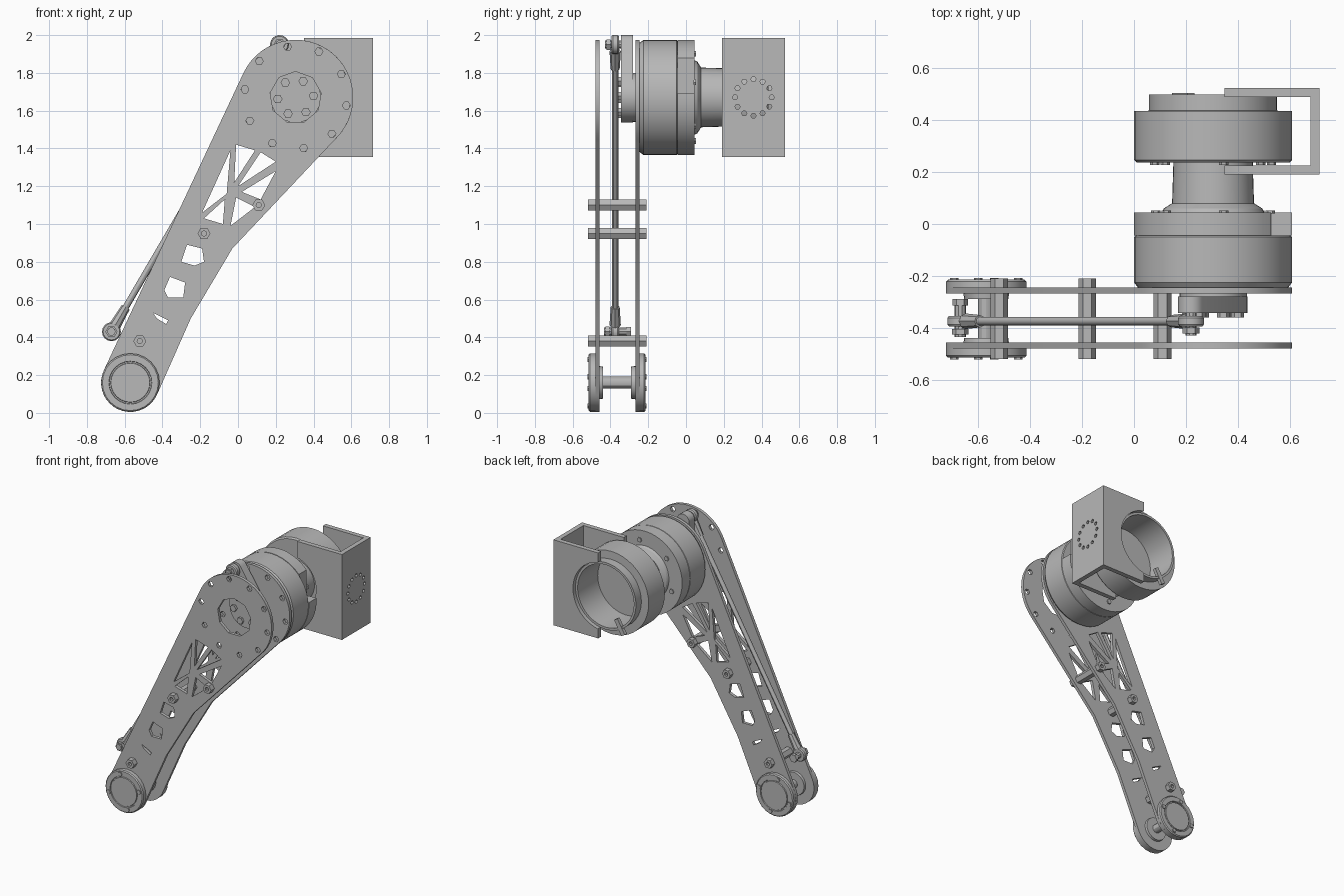
import bpy, bmesh
from math import sin, cos, radians, atan2
from mathutils import Vector, Matrix

cube = bpy.data.objects.get("Cube")
if cube:
    bpy.data.objects.remove(cube, do_unlink=True)

grey = bpy.data.materials.new("machined grey")
grey.use_nodes = True
grey.diffuse_color = (0.48, 0.48, 0.48, 1)
grey.node_tree.nodes["Principled BSDF"].inputs["Base Color"].default_value = grey.diffuse_color

HIP = (0.305, 1.67)      # upper joint axis (x, z)
KNEE = (-0.57, 0.16)     # lower joint axis
CRANK = (0.22, 1.95)     # push rod upper pivot
LEVER = (-0.67, 0.43)    # push rod lower pivot
R = 0.305                # motor radius


def arc(c, r, a0, a1, n):
    """Points of an arc, angles in degrees."""
    angles = [radians(a0 + (a1 - a0) * i / n) for i in range(n + 1)]
    return [(c[0] + r * cos(a), c[1] + r * sin(a)) for a in angles]


def circle(c, r, n=32, start=0):
    return arc(c, r, start, start + 360, n)[:-1]


def ring_points(c, r, n, start=0):
    return circle(c, r, n, start)


def finish(name, mesh):
    bm = bmesh.new()
    bm.from_mesh(mesh)
    bmesh.ops.remove_doubles(bm, verts=bm.verts, dist=0.0002)
    bmesh.ops.recalc_face_normals(bm, faces=bm.faces)
    bm.to_mesh(mesh)
    bm.free()
    mesh.materials.clear()
    mesh.materials.append(grey)
    obj = bpy.data.objects.new(name, mesh)
    bpy.context.collection.objects.link(obj)
    bpy.ops.object.select_all(action='DESELECT')
    obj.select_set(True)
    bpy.context.view_layer.objects.active = obj
    bpy.ops.object.shade_smooth_by_angle(angle=radians(30))
    return obj


def slab(name, loops, t0, t1, axis='y'):
    """Extrude an outline (first loop) with holes (other loops) from t0 to t1."""
    curve = bpy.data.curves.new(name, 'CURVE')
    curve.dimensions = '2D'
    curve.fill_mode = 'BOTH'
    curve.extrude = (t1 - t0) / 2
    for pts in loops:
        s = curve.splines.new('POLY')
        s.points.add(len(pts) - 1)
        for p, (a, b) in zip(s.points, pts):
            p.co = (a, b, 0, 1)
        s.use_cyclic_u = True
    tmp = bpy.data.objects.new("helper", curve)
    bpy.context.collection.objects.link(tmp)
    graph = bpy.context.evaluated_depsgraph_get()
    mesh = bpy.data.meshes.new_from_object(tmp.evaluated_get(graph))
    bpy.data.objects.remove(tmp, do_unlink=True)
    bpy.data.curves.remove(curve)
    mid = (t0 + t1) / 2
    for v in mesh.vertices:
        a, b, t = v.co
        v.co = (a, t + mid, b) if axis == 'y' else (t + mid, a, b)
    return finish(name, mesh)


def lathe(name, c, profile, n=40):
    """Closed (radius, y) profile turned about an axis along y."""
    bm = bmesh.new()
    rows = [[bm.verts.new((x, y, z)) for x, z in circle(c, max(r, 0.0001), n)]
            for r, y in profile]
    for a, b in zip(rows, rows[1:]):
        for i in range(n):
            j = (i + 1) % n
            bm.faces.new((a[i], a[j], b[j], b[i]))
    mesh = bpy.data.meshes.new(name)
    bm.to_mesh(mesh)
    bm.free()
    return finish(name, mesh)


def bar(name, a, b, r0, r1, n=12):
    """Round bar between two points."""
    a, b = Vector(a), Vector(b)
    bm = bmesh.new()
    turn = (b - a).to_track_quat('Z', 'Y').to_matrix().to_4x4()
    bmesh.ops.create_cone(bm, cap_ends=True, segments=n, radius1=r0, radius2=r1,
                          depth=(b - a).length, matrix=Matrix.Translation((a + b) / 2) @ turn)
    mesh = bpy.data.meshes.new(name)
    bm.to_mesh(mesh)
    bm.free()
    return finish(name, mesh)


# Leg side plates with truss windows, slots and bolt holes
outline = (arc(HIP, R, -46, 155, 28) + arc(KNEE, 0.155, 155, 335, 18)
           + [(-0.25, 0.5), (-0.03, 0.87)])
windows = [
    [(-0.04, 1.39), (-0.06, 1.16), (-0.19, 1.06)],
    [(-0.01, 1.42), (0.09, 1.39), (-0.02, 1.22)],
    [(0.12, 1.38), (0.2, 1.33), (0.0, 1.2)],
    [(0.2, 1.28), (0.12, 1.13), (0.02, 1.17)],
    [(-0.01, 1.14), (0.09, 1.09), (-0.04, 0.99)],
    [(-0.18, 1.03), (-0.07, 1.13), (-0.08, 1.0)],
    [(-0.27, 0.89), (-0.19, 0.87), (-0.18, 0.8), (-0.23, 0.78), (-0.3, 0.8)],
    [(-0.36, 0.72), (-0.28, 0.69), (-0.29, 0.61), (-0.37, 0.61), (-0.39, 0.65)],
    [(-0.45, 0.53), (-0.37, 0.49), (-0.38, 0.47), (-0.43, 0.5)]]
bolt_holes = [circle(p, 0.021, 6) for p in ring_points(HIP, 0.272, 10, 27)]
hub_hole = [circle(HIP, 0.137, 9, 10)]
for name, y in (("front_leg_plate", -0.48), ("rear_leg_plate", -0.268)):
    slab(name, [outline] + windows + bolt_holes + hub_hole, y, y + 0.023)

# Hexagonal spacers through both plates
for i, p in enumerate([(0.11, 1.1), (-0.18, 0.95), (-0.52, 0.38)]):
    slab(f"spacer_{i + 1}", [circle(p, 0.034, 6), circle(p, 0.014, 8)], -0.52, -0.21)

# Knee bearing caps, mirrored about the middle of the leg
MID = -0.365
for side, s in (("front", -1), ("rear", 1)):
    lathe(f"{side}_knee_cap", KNEE,
          [(0, MID + s * 0.15), (0.103, MID + s * 0.15), (0.105, MID + s * 0.143),
           (0.112, MID + s * 0.143), (0.114, MID + s * 0.15), (0.148, MID + s * 0.15),
           (0.155, MID + s * 0.143), (0.155, MID + s * 0.11), (0.09, MID + s * 0.11),
           (0.085, MID + s * 0.075), (0, MID + s * 0.075)], 24)
    for p in ring_points(KNEE, 0.127, 4, 14):
        ends = sorted((MID + s * 0.14, MID + s * 0.157))
        slab(f"{side}_knee_bolt", [circle(p, 0.016, 6)], *ends)
slab("knee_shaft", [circle(KNEE, 0.032, 12)], MID - 0.09, MID + 0.09)

# Hip motor: main can, notched rear ring, bolts and neck
lathe("hip_motor", HIP, [(0, -0.245), (0.29, -0.245), (R, -0.225), (R, -0.05),
                         (0.298, -0.045), (0, -0.045)])
notch = arc(HIP, R, 43, 364, 40) + [(0.53, 1.69)]
slab("hip_motor_ring", [notch], -0.045, 0.045)
for p in ring_points(HIP, 0.235, 6, 20):
    slab("hip_ring_bolt", [circle(p, 0.018, 6)], 0.04, 0.053)
lathe("hip_neck", HIP, [(0, 0.04), (0.2, 0.04), (0.19, 0.06), (0.158, 0.08),
                        (0.153, 0.24), (0, 0.24)])

# Shoulder motor with an open rear bore and a cable tab
lathe("shoulder_motor", HIP, [(0, 0.237), (0.295, 0.237), (R, 0.247), (R, 0.435),
                              (0.247, 0.437), (0.247, 0.5), (0.23, 0.5), (0.23, 0.265), (0, 0.265)])
for p in ring_points(HIP, 0.24, 6, 20):
    slab("shoulder_bolt", [circle(p, 0.018, 6)], 0.228, 0.24)
u = Vector((cos(radians(240)), sin(radians(240))))
v = Vector((-u.y, u.x)) * 0.016
c = Vector(HIP)
slab("cable_tab", [[tuple(c + u * r + v * s) for r, s in
                    ((0.17, -1), (0.29, -1), (0.29, 1), (0.17, 1))]], 0.48, 0.505)

# Channel bracket: two walls cut round the motor, and a web with a hole circle
for name, y, r, half in (("front_bracket_wall", 0.19, 0.2, 77), ("rear_bracket_wall", 0.49, 0.25, 79)):
    wall = ([(0.715, 1.355), (0.715, 1.985), (0.35, 1.985)]
            + arc(HIP, r, half, -half, 20) + [(0.35, 1.355)])
    slab(name, [wall], y, y + 0.035)
web = [(0.225, 1.355), (0.49, 1.355), (0.49, 1.985), (0.225, 1.985)]
web_holes = [circle(p, 0.014, 6) for p in ring_points((0.357, HIP[1]), 0.097, 12)]
slab("bracket_web", [web] + web_holes, 0.68, 0.715, 'x')

# Crank on the hip axis
lean = atan2(CRANK[1] - HIP[1], CRANK[0] - HIP[0]) * 180 / 3.14159
crank = (arc(CRANK, 0.05, lean - 75, lean + 75, 10)
         + arc(HIP, 0.133, lean + 75, lean + 285, 20))
slab("crank", [crank], -0.343, -0.28)
slab("crank_hub", [circle(HIP, 0.13)], -0.29, -0.24)
for p in ring_points(HIP, 0.095, 6, 5):
    slab("crank_bolt", [circle(p, 0.025, 6)], -0.36, -0.34)

# Push rod with an eye, shank, pin and nuts at each end
ROD_Y = -0.375
top, low = Vector((CRANK[0], ROD_Y, CRANK[1])), Vector((LEVER[0], ROD_Y, LEVER[1]))
along = (top - low).normalized()
bar("push_rod", low + along * 0.08, top - along * 0.08, 0.017, 0.017)
for name, p, d, y0, y1 in (("upper", top, -along, -0.43, -0.33), ("lower", low, along, -0.435, -0.29)):
    q = (p.x, p.z)
    lathe(f"{name}_rod_eye", q, [(0.02, ROD_Y - 0.02), (0.044, ROD_Y - 0.02), (0.05, ROD_Y - 0.012),
                                 (0.05, ROD_Y + 0.012), (0.044, ROD_Y + 0.02), (0.02, ROD_Y + 0.02)], 16)
    bar(f"{name}_rod_shank", p + d * 0.04, p + d * 0.15, 0.03, 0.024, 8)
    slab(f"{name}_rod_pin", [circle(q, 0.022, 10)], y0, y1)
    slab(f"{name}_rod_nut", [circle(q, 0.032, 6)], y0 + 0.008, y0 + 0.03)
slab("lower_rod_bolt_head", [circle(LEVER, 0.03, 6)], -0.315, -0.29)
